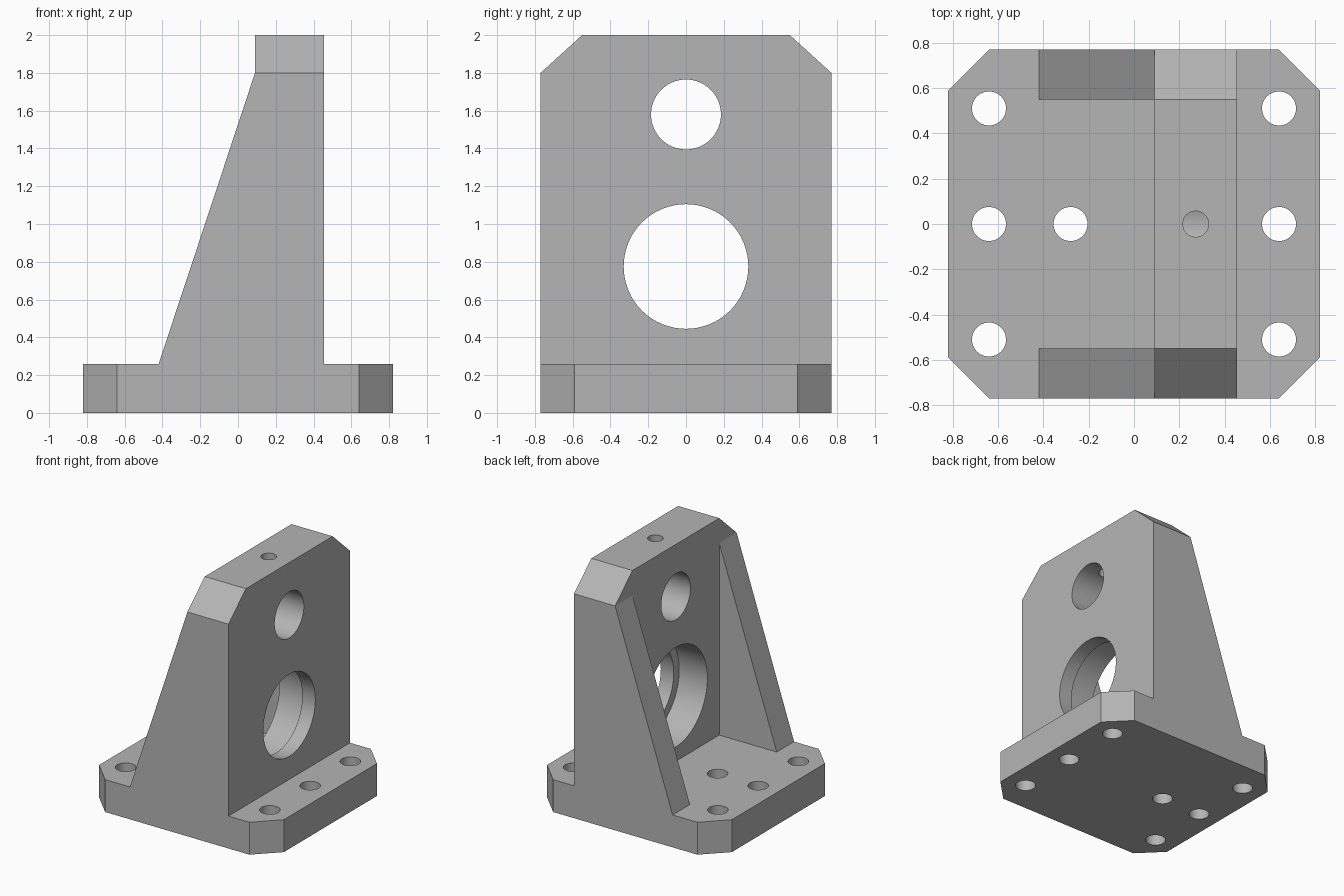
import bpy
import bmesh
import math
from mathutils import Vector

cube = bpy.data.objects.get("Cube")
if cube:
    bpy.data.objects.remove(cube, do_unlink=True)

GREY = (0.46, 0.46, 0.46, 1.0)
grey = bpy.data.materials.new("machined grey")
grey.use_nodes = True
grey.diffuse_color = GREY
grey.node_tree.nodes["Principled BSDF"].inputs["Base Color"].default_value = GREY

# Main dimensions
HALF_X, HALF_Y = 0.82, 0.77
BASE_TOP, TOP = 0.26, 2.0
WALL_BACK, WALL_FRONT = 0.09, 0.455
SHOULDER_Y, SHOULDER_Z = 0.55, 1.8
WALL_MID = (WALL_BACK + WALL_FRONT) / 2


def prism(name, points, direction):
    """Extrude a planar outline along a direction."""
    bm = bmesh.new()
    face = bm.faces.new([bm.verts.new(p) for p in points])
    extruded = bmesh.ops.extrude_face_region(bm, geom=[face])["geom"]
    verts = [g for g in extruded if isinstance(g, bmesh.types.BMVert)]
    bmesh.ops.translate(bm, verts=verts, vec=direction)
    bmesh.ops.recalc_face_normals(bm, faces=bm.faces)
    mesh = bpy.data.meshes.new(name)
    bm.to_mesh(mesh)
    bm.free()
    mesh.materials.append(grey)
    obj = bpy.data.objects.new(name, mesh)
    bpy.context.collection.objects.link(obj)
    return obj


def drill(obj, start, end, radius):
    """Cut a round hole from start to end."""
    start, end = Vector(start), Vector(end)
    axis = end - start
    bpy.ops.mesh.primitive_cylinder_add(
        vertices=64, radius=radius, depth=axis.length, location=(start + end) / 2,
        rotation=axis.to_track_quat("Z", "Y").to_euler())
    cutter = bpy.context.object
    cutter.hide_render = True
    cutter.data.materials.append(grey)
    mod = obj.modifiers.new("hole", "BOOLEAN")
    mod.operation, mod.solver, mod.object = "DIFFERENCE", "EXACT", cutter
    bpy.ops.object.select_all(action="DESELECT")
    obj.select_set(True)
    bpy.context.view_layer.objects.active = obj
    bpy.ops.object.modifier_apply(modifier=mod.name)
    bpy.data.objects.remove(cutter, do_unlink=True)


def finish(obj):
    bpy.ops.object.select_all(action="DESELECT")
    obj.select_set(True)
    bpy.context.view_layer.objects.active = obj
    bpy.ops.object.shade_smooth_by_angle(angle=math.radians(30))


# Base plate with chamfered corners and seven bolt holes
cx, cy = HALF_X - 0.18, HALF_Y - 0.18
base = prism("base_plate", [
    (-cx, -HALF_Y, 0), (cx, -HALF_Y, 0), (HALF_X, -cy, 0), (HALF_X, cy, 0),
    (cx, HALF_Y, 0), (-cx, HALF_Y, 0), (-HALF_X, cy, 0), (-HALF_X, -cy, 0),
], (0, 0, BASE_TOP))
bolts = [(x, y) for x in (-0.64, 0.64) for y in (-0.51, 0, 0.51)] + [(-0.28, 0)]
for x, y in bolts:
    drill(base, (x, y, -0.1), (x, y, BASE_TOP + 0.1), 0.075)
finish(base)

# Upright wall with chamfered shoulders
wall = prism("upright_wall", [
    (WALL_BACK, -HALF_Y, BASE_TOP), (WALL_BACK, HALF_Y, BASE_TOP),
    (WALL_BACK, HALF_Y, SHOULDER_Z), (WALL_BACK, SHOULDER_Y, TOP),
    (WALL_BACK, -SHOULDER_Y, TOP), (WALL_BACK, -HALF_Y, SHOULDER_Z),
], (WALL_FRONT - WALL_BACK, 0, 0))

# Upper bore, stepped lower bore and set-screw hole
drill(wall, (-0.1, 0, 1.58), (0.6, 0, 1.58), 0.185)
drill(wall, (-0.1, 0, 0.775), (0.6, 0, 0.775), 0.33)
drill(wall, (-0.1, 0, 0.775), (0.34, 0, 0.775), 0.40)
drill(wall, (WALL_MID, 0, 1.6), (WALL_MID, 0, 2.1), 0.057)
finish(wall)

# Sloping side gussets
for side, name in ((1, "back_gusset"), (-1, "front_gusset")):
    y = side * SHOULDER_Y
    prism(name, [
        (-0.42, y, BASE_TOP), (WALL_BACK, y, BASE_TOP), (WALL_BACK, y, SHOULDER_Z),
    ], (0, side * (HALF_Y - SHOULDER_Y), 0))
